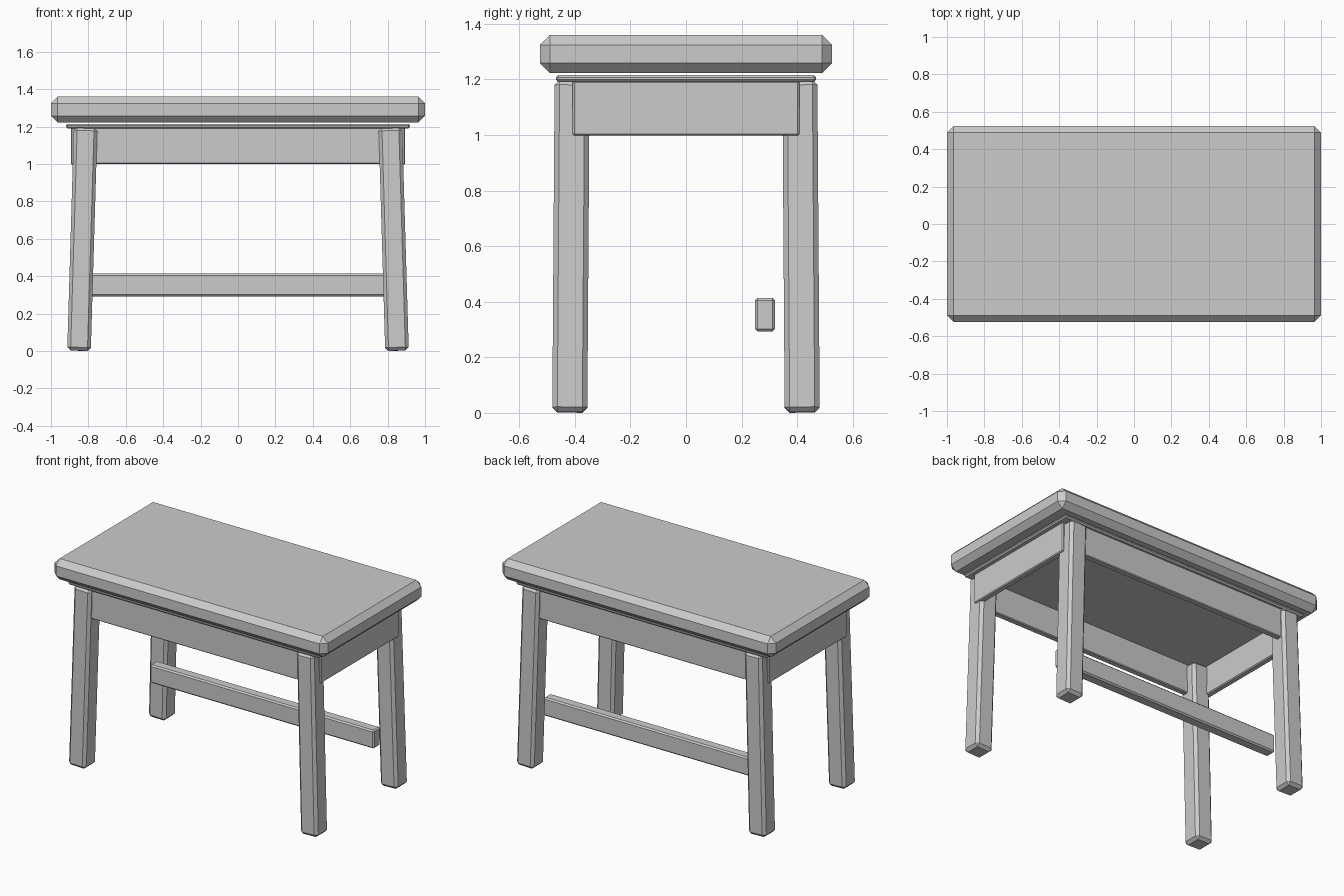
import bpy
import bmesh
import math
from mathutils import Matrix

cube = bpy.data.objects.get("Cube")
if cube:
    bpy.data.objects.remove(cube, do_unlink=True)

GREY = (0.6, 0.6, 0.6, 1.0)
grey = bpy.data.materials.new("plain grey")
grey.use_nodes = True
grey.diffuse_color = GREY
grey.node_tree.nodes["Principled BSDF"].inputs["Base Color"].default_value = GREY


def block(name, low, high, chamfer, turn=None):
    """Chamfered box spanning two corners, optionally turned by a matrix."""
    bm = bmesh.new()
    bmesh.ops.create_cube(bm, size=1)
    for v in bm.verts:
        v.co = [(a + b) / 2 + c * (b - a) for a, b, c in zip(low, high, v.co)]
    bmesh.ops.bevel(bm, geom=bm.edges[:], offset=chamfer, segments=1,
                    profile=0.5, affect='EDGES')
    if turn:
        bm.transform(turn)
    mesh = bpy.data.meshes.new(name)
    bm.to_mesh(mesh)
    bm.free()
    mesh.materials.append(grey)
    obj = bpy.data.objects.new(name, mesh)
    bpy.context.collection.objects.link(obj)
    return obj


# Thick chamfered top and the thin plate beneath it
block("table_top", (-1, -0.525, 1.222), (1, 0.525, 1.36), 0.036)
block("under_plate", (-0.92, -0.468, 1.191), (0.92, 0.468, 1.215), 0.008)

# Splayed legs
W = 0.063
for sx, side in ((1, "left"), (-1, "right")):
    for sy, end in ((-1, "front"), (1, "back")):
        turn = (Matrix.Translation((sx * 0.85, sy * 0.418, 0.002))
                @ Matrix.Rotation(-sx * math.radians(1.7), 4, 'Y')
                @ Matrix.Rotation(sy * math.radians(0.4), 4, 'X'))
        block(f"{end}_{side}_leg", (-W, -W, 0), (W, W, 1.195), 0.018, turn)

# Aprons: long ones set behind the leg faces, short ones just outside them
for s, end, side in ((-1, "front", "right"), (1, "back", "left")):
    y, x = s * 0.43, s * 0.873
    block(f"{end}_apron", (-0.8, y - 0.02, 1.0), (0.8, y + 0.02, 1.194), 0.005)
    block(f"{side}_apron", (x - 0.02, -0.408, 0.997), (x + 0.02, 0.408, 1.194), 0.006)

# Low rail by the back legs
block("stretcher", (-0.82, 0.248, 0.293), (0.82, 0.32, 0.414), 0.009)
